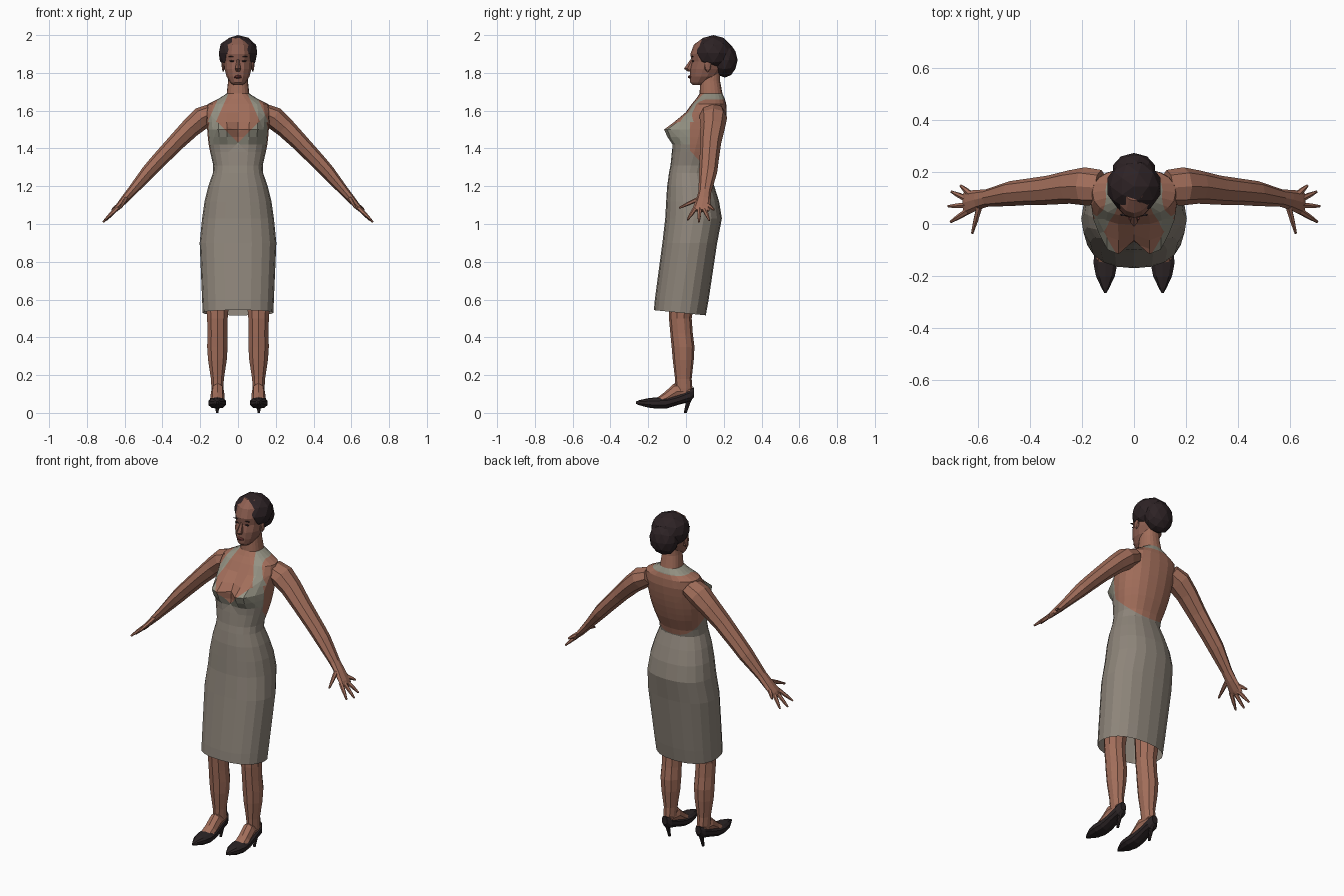
import bpy, bmesh, math
from mathutils import Vector as V

if "Cube" in bpy.data.objects:
    bpy.data.objects.remove(bpy.data.objects["Cube"])


def material(name, rgb):
    m = bpy.data.materials.new(name)
    m.diffuse_color = (*rgb, 1)
    m.use_nodes = True
    m.node_tree.nodes["Principled BSDF"].inputs["Base Color"].default_value = m.diffuse_color
    return m


DRESS = material("taupe dress", (0.27, 0.235, 0.195))
BODICE = material("grey green bodice", (0.30, 0.29, 0.23))
SKIN = material("brown skin", (0.36, 0.155, 0.103))
FACE = material("face skin", (0.27, 0.115, 0.083))
LIPS = material("dark lips", (0.17, 0.045, 0.04))
HAIR = material("dark hair", (0.026, 0.016, 0.018))
SHOE = material("dark shoe leather", (0.024, 0.017, 0.018))


def finish(name, bm, mats, mirror=False):
    bmesh.ops.recalc_face_normals(bm, faces=bm.faces[:])
    me = bpy.data.meshes.new(name)
    bm.to_mesh(me)
    bm.free()
    for m in mats:
        me.materials.append(m)
    ob = bpy.data.objects.new(name, me)
    bpy.context.collection.objects.link(ob)
    if mirror:
        ob.modifiers.new("mirror", 'MIRROR').use_mirror_merge = False
    return ob


def ring(c, u, v, n, p=1.0):
    """Closed oval section; p below 1 makes it squarer."""
    pts = []
    for i in range(n):
        a = 2 * math.pi * i / n
        s, k = math.sin(a), math.cos(a)
        s = math.copysign(abs(s) ** p, s) if abs(s) > 1e-6 else 0
        k = math.copysign(abs(k) ** p, k) if abs(k) > 1e-6 else 0
        pts.append(c + u * s + v * k)
    return pts


def level(z, hw, yf, yb, n, xc=0, p=1.0):
    """Horizontal section from half width, front y and back y."""
    return ring(V((xc, (yf + yb) / 2, z)), V((hw, 0, 0)), V((0, (yf - yb) / 2, 0)), n, p)


def loft(rings, start=True, end=True):
    bm = bmesh.new()
    vs = [[bm.verts.new(p) for p in r] for r in rings]
    n = len(vs[0])
    for a, b in zip(vs, vs[1:]):
        for i in range(n):
            j = (i + 1) % n
            bm.faces.new((a[i], a[j], b[j], b[i]))
    if start:
        bm.faces.new(vs[0][::-1])
    if end:
        bm.faces.new(vs[-1])
    return bm


def tube(path, n, side):
    """Loft along points (x, y, z, radius along side, other radius)."""
    pts = [V(p[:3]) for p in path]
    rings = []
    for i, p in enumerate(path):
        d = (pts[min(i + 1, len(pts) - 1)] - pts[max(i - 1, 0)]).normalized()
        u = (side - d * side.dot(d)).normalized()
        rings.append(ring(pts[i], u * p[3], d.cross(u) * p[4], n))
    return loft(rings)


def ball(name, c, r, mat, sub=2, mirror=False):
    bm = bmesh.new()
    bmesh.ops.create_icosphere(bm, subdivisions=sub, radius=1)
    for v in bm.verts:
        v.co = V((c[0] + v.co.x * r[0], c[1] + v.co.y * r[1], c[2] + v.co.z * r[2]))
    finish(name, bm, [mat], mirror)


X, Y = V((1, 0, 0)), V((0, 1, 0))

# Body and dress: one loft from hem to neck
body = [(.53, .187, -.17, .105), (.60, .19, -.165, .12), (.90, .203, -.125, .165),
        (1.03, .19, -.11, .19), (1.12, .177, -.105, .175), (1.20, .157, -.10, .15),
        (1.27, .133, -.09, .125), (1.31, .131, -.082, .135), (1.38, .147, -.075, .165),
        (1.42, .155, -.068, .178), (1.46, .16, -.06, .19), (1.50, .163, -.053, .20),
        (1.54, .166, -.035, .208), (1.59, .17, -.002, .215), (1.635, .16, .03, .213),
        (1.665, .10, .055, .205), (1.69, .06, .072, .193), (1.76, .052, .075, .18),
        (1.80, .05, .08, .18)]
bm = loft([level(*r, 20, 0, .87) for r in body], False, True)
for v in bm.verts:
    x, y, z = v.co
    if z < .56:                                   # tilted hem
        v.co.z -= (y + .03) * .1
    if y < .05:                                   # bust
        v.co.y -= .08 * math.exp(-((abs(x) - .08) / .055) ** 2 - ((z - 1.495) / .052) ** 2)


def cut(co, no):
    fs = [f for f in bm.faces if f.calc_center_median().z > 1.22]
    geom = list({e for f in fs for e in f.edges} | {v for f in fs for v in f.verts}) + fs
    bmesh.ops.bisect_plane(bm, geom=geom, dist=1e-5, plane_co=co, plane_no=no)


# Neckline, strap and low back edges
for (x1, z1), (x2, z2) in (((0, 1.43), (.115, 1.545)), ((.115, 1.545), (.055, 1.68)),
                           ((.16, 1.54), (.10, 1.675))):
    for s in (1, -1):
        cut((s * x1, 0, z1), (s * (z2 - z1), 0, x1 - x2))
cut((0, .02, 1.4), (0, 1, 0))
cut((0, .02, 1.39), (0, .13, .12))
cut((0, 0, 1.54), (0, 0, 1))
cut((0, 0, 1.66), (0, 0, 1))
for f in bm.faces:
    c = f.calc_center_median()
    x, y, z = abs(c.x), c.y, c.z
    inner = .115 - (z - 1.545) * .444
    outer = .16 - (z - 1.54) * .444
    if z > 1.69:
        f.material_index = 2
    elif z > 1.66:                                # collar behind the neck
        f.material_index = 1 if y > .12 or x > inner else 2
    elif z > 1.54:                                # halter straps
        f.material_index = 1 if y < .12 and max(inner, 0) < x < outer else 2
    elif y > .02:                                 # low back
        f.material_index = 0 if z < 1.39 - (y - .02) * 13 / 12 else 2
    elif z > z - 1 and x < z - 1.43:              # open neckline
        f.material_index = 2
    else:
        f.material_index = 1 if z > 1.42 else 0
finish("body_and_dress", bm, [DRESS, BODICE, SKIN])

# Head
head = [(1.735, .026, .035, .10), (1.75, .042, .022, .13), (1.78, .062, .02, .17),
        (1.82, .073, .02, .20), (1.86, .077, .03, .22), (1.90, .079, .023, .23),
        (1.95, .07, .042, .22), (1.985, .04, .09, .18)]
finish("head", loft([level(*r, 14) for r in head]), [FACE])
nose = [(1.872, .007, .024, .06), (1.822, .017, -.011, .06), (1.808, .012, .008, .06)]
finish("nose", loft([level(*r, 6) for r in nose]), [FACE])
ball("lips", (0, .022, 1.779), (.025, .014, .010), LIPS, 1)
ball("ear", (.079, .115, 1.835), (.009, .02, .032), FACE, 1, True)
ball("eye", (.033, .037, 1.862), (.015, .006, .005), HAIR, 1, True)
ball("eyebrow", (.036, .035, 1.886), (.02, .006, .003), HAIR, 1, True)

# Hair with rolled bun
ball("hair", (0, .145, 1.905), (.107, .105, .095), HAIR)
ball("hair_bun", (0, .205, 1.868), (.085, .068, .093), HAIR)

# Arms and hands
arm = [(.13, .14, 1.592, .068, .048), (.19, .145, 1.562, .073, .06), (.25, .142, 1.51, .064, .053),
       (.33, .13, 1.43, .056, .046), (.425, .122, 1.33, .05, .041), (.475, .117, 1.275, .048, .038),
       (.565, .10, 1.17, .034, .025), (.60, .093, 1.13, .038, .021), (.64, .083, 1.085, .046, .015),
       (.652, .082, 1.07, .042, .010)]
finish("arm", tube(arm, 8, Y), [SKIN], True)
fingers = [("index_finger", (.638, .05, 1.085), (.705, .008, 1.022)),
           ("middle_finger", (.642, .072, 1.082), (.714, .068, 1.010)),
           ("ring_finger", (.642, .096, 1.082), (.702, .124, 1.018)),
           ("little_finger", (.63, .115, 1.10), (.667, .148, 1.075)),
           ("thumb", (.592, .075, 1.137), (.622, -.036, 1.085))]
for name, a, b in fingers:
    m = [p * .45 + q * .55 for p, q in zip(a, b)]
    path = [(*a, .013, .012), (*m, .010, .010), (*b, .005, .005)]
    finish(name, tube(path, 6, X if name == "thumb" else Y), [SKIN], True)

# Legs and feet
leg = [(.75, .08, -.09, .07), (.50, .057, -.09, .03), (.42, .055, -.083, .036),
       (.35, .057, -.076, .045), (.28, .052, -.07, .041), (.18, .036, -.058, .03),
       (.13, .033, -.056, .034), (.10, .03, -.06, .03)]
finish("leg", loft([level(*r, 10, .109) for r in leg]), [SKIN], True)
foot = [(.108, .02, .115, .028, .03), (.108, -.05, .113, .035, .045),
        (.109, -.10, .08, .037, .032), (.11, -.15, .06, .038, .018)]
finish("foot", tube(foot, 8, X), [SKIN], True)

# Pointed shoes with thin heels: y, half width, bottom z, top z
shoe = [(.043, .018, .085, .135), (.02, .033, .058, .128), (-.04, .037, .043, .10),
        (-.10, .043, .024, .085), (-.15, .048, .022, .083), (-.20, .038, .028, .078),
        (-.245, .016, .04, .068), (-.266, .004, .048, .06)]
finish("shoe", loft([ring(V((.11, y, (b + t) / 2)), V((w, 0, 0)), V((0, 0, (t - b) / 2)), 10, .85)
                     for y, w, b, t in shoe]), [SHOE], True)
heel = [(.09, .022, -.005, .04), (.05, .011, -.002, .022), (0, .007, -.012, .004)]
finish("shoe_heel", loft([level(*r, 8, .11) for r in heel]), [SHOE], True)
